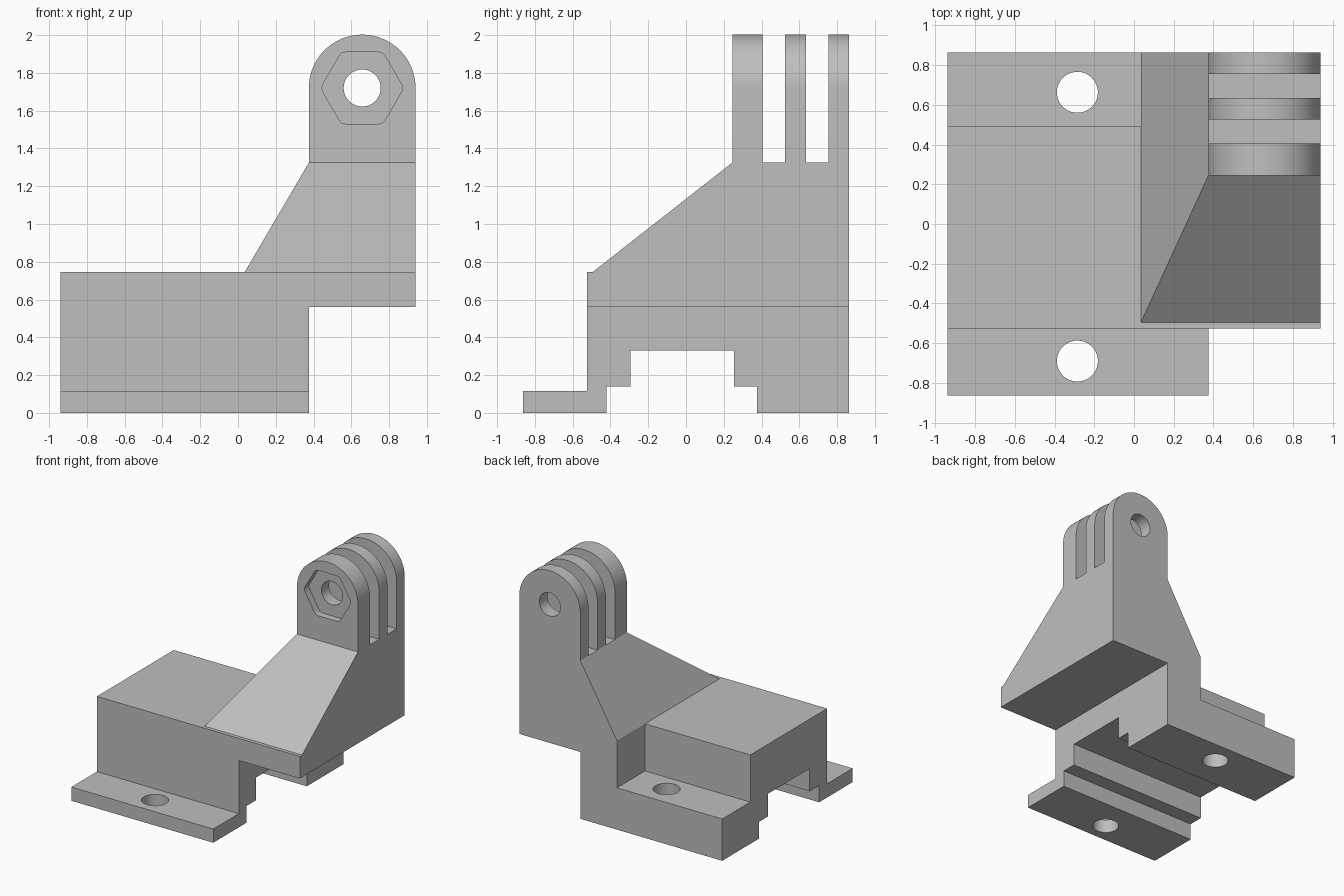
import bpy
import bmesh
import math
from mathutils import Vector

cube = bpy.data.objects.get("Cube")
if cube:
    bpy.data.objects.remove(cube, do_unlink=True)

grey = bpy.data.materials.new("plain grey")
grey.use_nodes = True
colour = (0.52, 0.52, 0.52, 1)
grey.diffuse_color = colour
grey.node_tree.nodes["Principled BSDF"].inputs["Base Color"].default_value = colour

# Overall limits and shared positions
LEFT, RIGHT, BACK, FRONT = -0.94, 0.94, 0.863, -0.525
BASE_END, ARM_X, DECK, ARM_TOP = 0.375, 0.035, 0.745, 1.325
FIN_Y = 0.245
PIVOT_X, PIVOT_Z = (BASE_END + RIGHT) / 2, 1.72
FIN_R = (RIGHT - BASE_END) / 2


def finish(name, bm):
    bmesh.ops.recalc_face_normals(bm, faces=bm.faces)
    mesh = bpy.data.meshes.new(name)
    bm.to_mesh(mesh)
    bm.free()
    obj = bpy.data.objects.new(name, mesh)
    bpy.context.collection.objects.link(obj)
    mesh.materials.append(grey)
    return obj


def prism(name, points, shift):
    """Extrude a closed outline of 3D points along a vector."""
    bm = bmesh.new()
    face = bm.faces.new([bm.verts.new(p) for p in points])
    new = bmesh.ops.extrude_face_region(bm, geom=[face])["geom"]
    verts = [v for v in new if isinstance(v, bmesh.types.BMVert)]
    bmesh.ops.translate(bm, verts=verts, vec=Vector(shift))
    return finish(name, bm)


def box(name, x0, x1, y0, y1, z0, z1):
    outline = [(x0, y0, z0), (x1, y0, z0), (x1, y1, z0), (x0, y1, z0)]
    return prism(name, outline, (0, 0, z1 - z0))


def combine(obj, other, operation):
    mod = obj.modifiers.new("combine", "BOOLEAN")
    mod.operation, mod.solver, mod.object = operation, "EXACT", other
    with bpy.context.temp_override(object=obj, active_object=obj):
        bpy.ops.object.modifier_apply(modifier=mod.name)
    bpy.data.objects.remove(other, do_unlink=True)


def smooth(obj):
    bpy.ops.object.select_all(action="DESELECT")
    obj.select_set(True)
    bpy.context.view_layer.objects.active = obj
    bpy.ops.object.shade_smooth_by_angle(angle=math.radians(30))


def ring(radius, count=64):
    return [(radius * math.cos(a), radius * math.sin(a))
            for a in (2 * math.pi * i / count for i in range(count))]


# Mounting base: front flange, body and stepped rail channel
profile = [(-BACK, 0), (-0.42, 0), (-0.42, 0.14), (-0.295, 0.14),
           (-0.295, 0.33), (0.255, 0.33), (0.255, 0.14), (0.375, 0.14),
           (0.375, 0), (BACK, 0), (BACK, DECK), (FRONT, DECK),
           (FRONT, 0.115), (-BACK, 0.115)]
base = prism("mounting_base", [(LEFT, y, z) for y, z in profile],
             (BASE_END - LEFT, 0, 0))

# Rear shelf notch and the overhanging foot of the arm
combine(base, box("notch", LEFT - 1, ARM_X, 0.492, 2, 0.35, 2), "DIFFERENCE")
combine(base, box("foot", BASE_END - 0.1, RIGHT, FRONT, BACK, 0.56, DECK), "UNION")

# Screw holes
for y in (-0.69, 0.663):
    hole = prism("hole", [(px - 0.285, py + y, -0.1) for px, py in ring(0.103)],
                 (0, 0, 0.6 if y > 0 else 0.4))
    combine(base, hole, "DIFFERENCE")
smooth(base)

# Arm ramp: sloped to the front and one side, upright on the others
bm = bmesh.new()
for x, y, z in ((ARM_X, -0.495, DECK), (BASE_END, FIN_Y, ARM_TOP)):
    for corner in ((x, y), (RIGHT, y), (RIGHT, BACK), (x, BACK)):
        bm.verts.new((*corner, z))
bmesh.ops.convex_hull(bm, input=bm.verts)
bmesh.ops.dissolve_limit(bm, angle_limit=0.01, verts=bm.verts, edges=bm.edges)
finish("arm_ramp", bm)

# Three rounded hinge fins with a pivot hole
arch = [(FIN_R, ARM_TOP - PIVOT_Z)]
arch += [(FIN_R * math.cos(a), FIN_R * math.sin(a))
         for a in (math.pi * i / 40 for i in range(41))]
arch += [(-FIN_R, ARM_TOP - PIVOT_Z)]

for name, y0, y1 in (("front_fin", FIN_Y, 0.405), ("middle_fin", 0.525, 0.635),
                     ("rear_fin", 0.755, BACK)):
    fin = prism(name, [(PIVOT_X + x, y0, PIVOT_Z + z) for x, z in arch],
                (0, y1 - y0, 0))
    bore = prism("bore", [(PIVOT_X + x, y0 - 0.1, PIVOT_Z + z)
                          for x, z in ring(0.098)], (0, 1, 0))
    combine(fin, bore, "DIFFERENCE")
    if name == "front_fin":
        # Hexagonal nut pocket with softened corners
        pocket = []
        for i in range(72):
            a = math.radians(5 * i)
            flat = (a + math.pi / 6) % (math.pi / 3) - math.pi / 6
            flat = math.pi / 6 - abs(flat)
            r = min(0.19 / math.cos(flat), 0.214)
            pocket.append((PIVOT_X + r * math.cos(a), y0 - 0.1,
                           PIVOT_Z + r * math.sin(a)))
        combine(fin, prism("pocket", pocket, (0, 0.16, 0)), "DIFFERENCE")
    smooth(fin)
